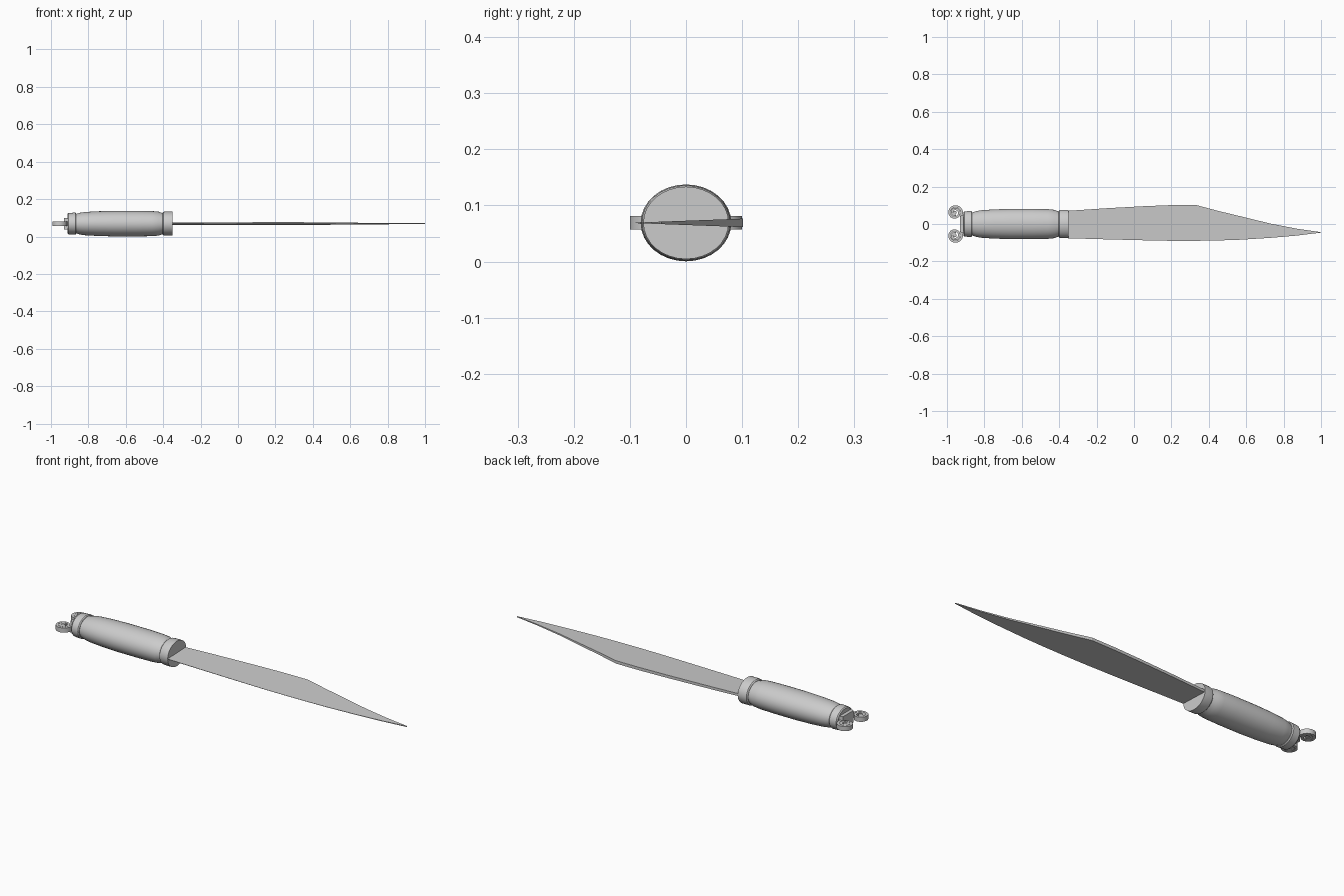
import bpy, bmesh, math
from mathutils import Vector

if "Cube" in bpy.data.objects:
    bpy.data.objects.remove(bpy.data.objects["Cube"])

CZ = 0.069  # height of the knife's long axis


def finish(bm, name, smooth=True):
    bmesh.ops.recalc_face_normals(bm, faces=bm.faces)
    me = bpy.data.meshes.new(name)
    bm.to_mesh(me)
    bm.free()
    ob = bpy.data.objects.new(name, me)
    bpy.context.collection.objects.link(ob)
    if smooth:
        bpy.ops.object.select_all(action='DESELECT')
        ob.select_set(True)
        bpy.context.view_layer.objects.active = ob
        bpy.ops.object.shade_smooth_by_angle(angle=math.radians(30))
    return ob


def loft(rings, name, smooth=True):
    """Skin a list of closed vertex rings and cap both ends."""
    bm = bmesh.new()
    vs = [[bm.verts.new(p) for p in r] for r in rings]
    n = len(vs[0])
    for a, b in zip(vs, vs[1:]):
        for i in range(n):
            j = (i + 1) % n
            bm.faces.new((a[i], a[j], b[j], b[i]))
    bm.faces.new(vs[0])
    bm.faces.new(vs[-1])
    return finish(bm, name, smooth)


def oval_turn(profile, name, n=32):
    """Turn an (x, half height) profile about x, wider in y than in z."""
    loft([[(x, 1.18 * r * math.cos(2 * math.pi * i / n),
            CZ + r * math.sin(2 * math.pi * i / n)) for i in range(n)]
          for x, r in profile], name)


# Grip and its two collars
oval_turn([(-0.88, 0.051), (-0.862, 0.053), (-0.845, 0.058), (-0.82, 0.062),
           (-0.75, 0.066), (-0.66, 0.0685), (-0.54, 0.0685), (-0.46, 0.067),
           (-0.425, 0.064), (-0.405, 0.057), (-0.39, 0.055)], "grip")
oval_turn([(-0.912, 0.052), (-0.907, 0.057), (-0.87, 0.059), (-0.865, 0.055)],
          "rear_collar")
oval_turn([(-0.403, 0.058), (-0.398, 0.063), (-0.39, 0.0645), (-0.35, 0.0645)],
          "front_collar")

# Blade: wedge section, thick at the spine (+y), sharp at the edge (-y)
stations = [(-0.36, 0.07, -0.076), (-0.15, 0.084, -0.082), (0.05, 0.095, -0.087),
            (0.2, 0.101, -0.09), (0.33, 0.102, -0.09), (0.45, 0.070, -0.088),
            (0.57, 0.041, -0.084), (0.73, 0.002, -0.074), (0.87, -0.025, -0.062),
            (1.0, -0.044, -0.046)]


def half(y):
    return 0.0005 + 0.007 * (y + 0.09) / 0.19


loft([[(x, t, CZ + half(t)), (x, t, CZ - half(t)),
       (x, b, CZ - half(b)), (x, b, CZ + half(b))] for x, t, b in stations],
     "blade", smooth=False)

# Pommel block between the scrolls
bm = bmesh.new()
bmesh.ops.create_cube(bm, size=1)
for v in bm.verts:
    w = 0.042 if v.co.x < 0 else 0.055
    v.co = Vector((-0.916 + 0.028 * v.co.x, 2 * w * v.co.y, CZ + 0.062 * v.co.z))
finish(bm, "pommel_block", smooth=False)

# Scrolls: ribbon running out from the block and curling inward
CX, CY, HZ, HW = -0.957, 0.061, 0.012, 0.0062
for s, side in ((1, "left"), (-1, "right")):
    rings = []
    steps = 56
    for k in range(-1, steps + 1):
        a = max(k, 0) / steps * math.pi * 3.6
        r = 0.0365 - 0.025 * max(k, 0) / steps
        ux, uy = math.cos(a), math.sin(a)
        y0 = CY if k >= 0 else 0.0
        rings.append([(CX + ux * (r + d), s * (y0 + uy * (r + d)), CZ + z)
                      for d, z in ((-HW, -HZ), (HW, -HZ), (HW, HZ), (-HW, HZ))])
    loft(rings, side + "_scroll")
    # Eye of the scroll
    loft([[(CX + 0.009 * math.cos(t * math.pi / 8),
            s * CY + 0.009 * math.sin(t * math.pi / 8), CZ + z)
           for t in range(16)] for z in (-0.01, 0.01)], side + "_scroll_eye")
